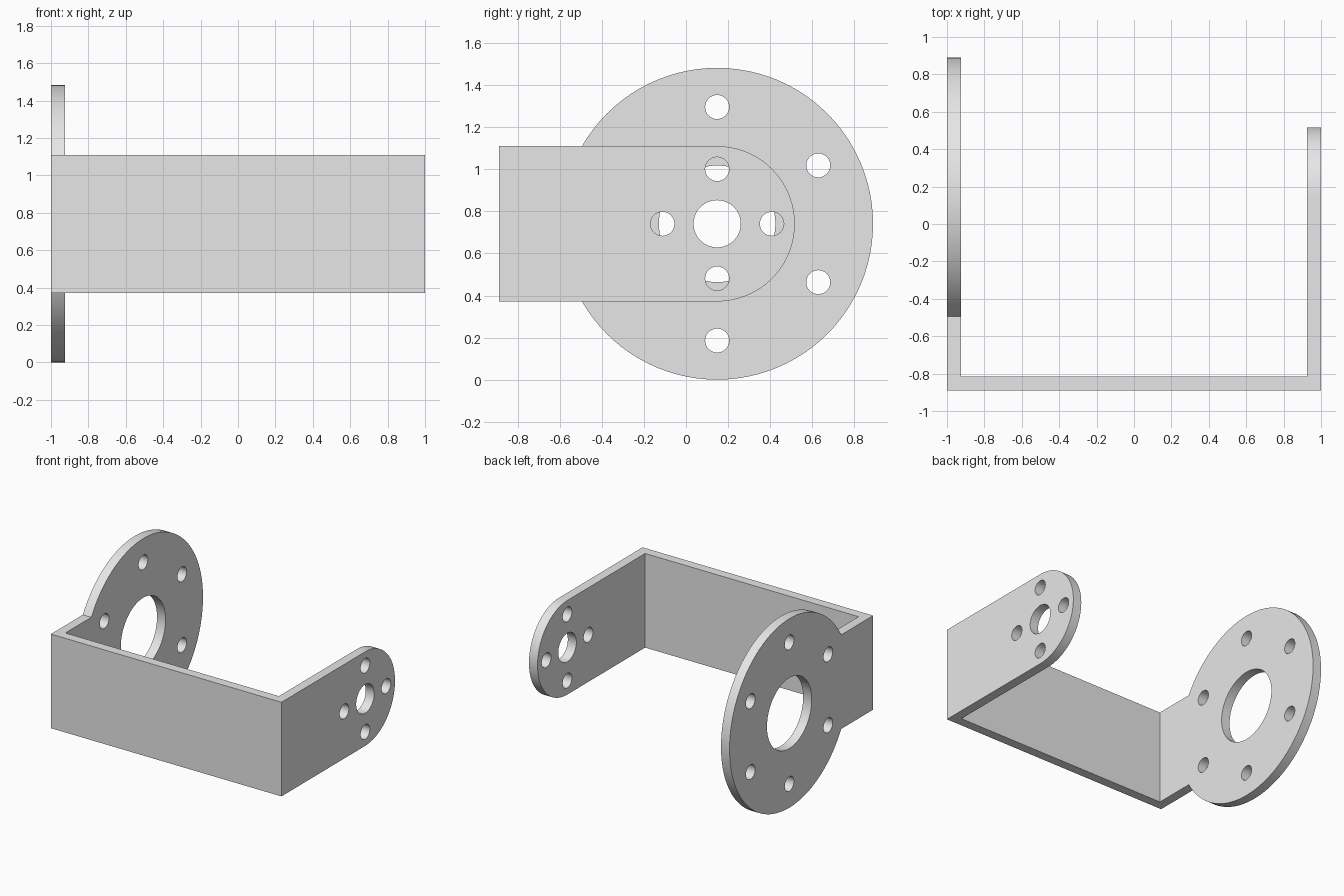
import bpy, bmesh, math
from mathutils import Matrix, Vector

cube = bpy.data.objects.get("Cube")
if cube:
    bpy.data.objects.remove(cube, do_unlink=True)

THICK = 0.074                  # sheet thickness
FRONT = -0.89                  # front face of the bracket
AXIS_Y, AXIS_Z = 0.148, 0.741  # shared axis of both side plates
HALF_H = 0.369                 # half height of the folded strip
PLATE_X = 1 - THICK / 2        # middle of each side plate
HOLE_R = 0.057

grey = bpy.data.materials.new("light grey")
grey.use_nodes = True
grey.diffuse_color = (0.8, 0.8, 0.8, 1)
grey.node_tree.nodes["Principled BSDF"].inputs["Base Color"].default_value = (0.8, 0.8, 0.8, 1)


def make_object(name, bm):
    bmesh.ops.recalc_face_normals(bm, faces=bm.faces[:])
    mesh = bpy.data.meshes.new(name)
    bm.to_mesh(mesh)
    bm.free()
    mesh.materials.append(grey)
    obj = bpy.data.objects.new(name, mesh)
    bpy.context.scene.collection.objects.link(obj)
    return obj


def add_cylinder(bm, x, radius, depth, segments, offset=0.0, angle=0.0):
    """Cylinder along x, placed at a polar offset from the shared axis."""
    place = Matrix.Translation((x, AXIS_Y + offset * math.cos(angle),
                                AXIS_Z + offset * math.sin(angle)))
    bmesh.ops.create_cone(bm, cap_ends=True, segments=segments, radius1=radius,
                          radius2=radius, depth=depth,
                          matrix=place @ Matrix.Rotation(math.pi / 2, 4, 'Y'))


def combine(target, helper, operation):
    helper.hide_render = True
    mod = target.modifiers.new(operation.title(), 'BOOLEAN')
    mod.operation = operation
    mod.solver = 'EXACT'
    mod.object = helper
    bpy.ops.object.modifier_apply(modifier=mod.name)
    bpy.data.objects.remove(helper, do_unlink=True)


# Folded strip: U-shaped outline extruded upwards
inner = 1 - THICK
outline = [(-1, FRONT), (1, FRONT), (1, AXIS_Y), (inner, AXIS_Y),
           (inner, FRONT + THICK), (-inner, FRONT + THICK),
           (-inner, AXIS_Y), (-1, AXIS_Y)]
bm = bmesh.new()
base = bm.faces.new([bm.verts.new((x, y, AXIS_Z - HALF_H)) for x, y in outline])
walls = bmesh.ops.extrude_face_region(bm, geom=[base])
top = [v for v in walls["geom"] if isinstance(v, bmesh.types.BMVert)]
bmesh.ops.translate(bm, verts=top, vec=Vector((0, 0, 2 * HALF_H)))
bracket = make_object("bracket", bm)
bpy.context.view_layer.objects.active = bracket
bracket.select_set(True)

# Large round mounting plate on the right, rounded arm end on the left
bm = bmesh.new()
add_cylinder(bm, -PLATE_X, AXIS_Z, THICK, 96)
add_cylinder(bm, PLATE_X, HALF_H, THICK, 96)
combine(bracket, make_object("round_plates", bm), 'UNION')

# Bores and bolt circles
bm = bmesh.new()
for x, bore, circle, count in ((-PLATE_X, 0.277, 0.555, 6), (PLATE_X, 0.112, 0.26, 4)):
    add_cylinder(bm, x, bore, THICK * 3, 64)
    for i in range(count):
        add_cylinder(bm, x, HOLE_R, THICK * 3, 32, circle,
                     math.pi / 2 + i * math.tau / count)
combine(bracket, make_object("hole_cutters", bm), 'DIFFERENCE')

# Smooth rims, sharp folds
bpy.ops.object.shade_smooth_by_angle(angle=math.radians(30))
